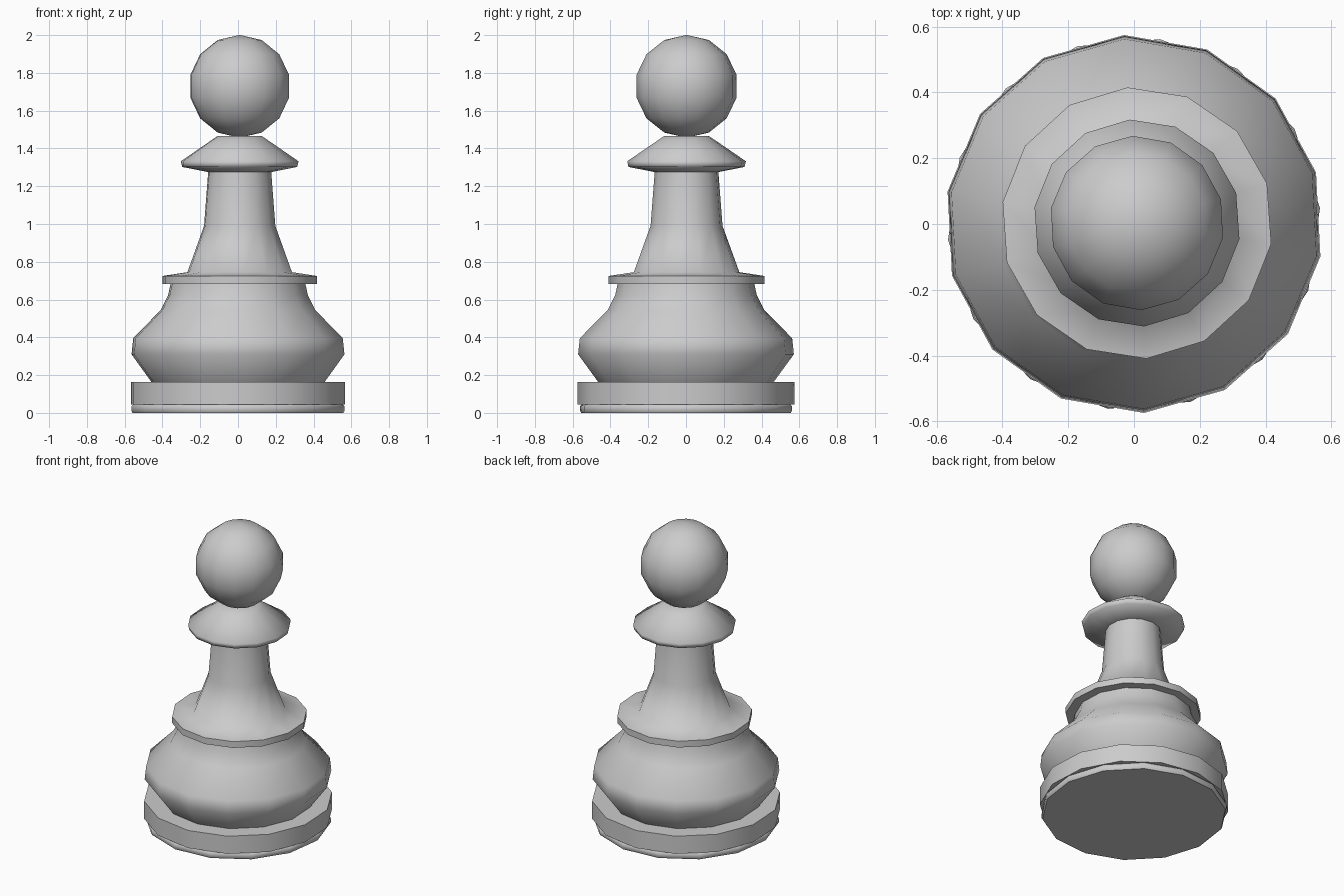
import bpy, bmesh, math

if "Cube" in bpy.data.objects:
    bpy.data.objects.remove(bpy.data.objects["Cube"])

SIDES = 14


def lathe(name, profile, start=93, offset=(0.0, 0.0), smooth=50):
    """Turn (radius, height) points around z; radius 0 makes a pole."""
    bm = bmesh.new()
    rings = []
    for r, z in profile:
        if r == 0:
            rings.append([bm.verts.new((offset[0], offset[1], z))] * SIDES)
            continue
        ring = []
        for i in range(SIDES):
            a = math.radians(start) + 2 * math.pi * i / SIDES
            ring.append(bm.verts.new((offset[0] + r * math.cos(a),
                                      offset[1] + r * math.sin(a), z)))
        rings.append(ring)
    for low, high in zip(rings, rings[1:]):
        for i in range(SIDES):
            j = (i + 1) % SIDES
            corners = list(dict.fromkeys((low[i], low[j], high[j], high[i])))
            bm.faces.new(corners)
    bmesh.ops.recalc_face_normals(bm, faces=bm.faces)
    mesh = bpy.data.meshes.new(name)
    bm.to_mesh(mesh)
    bm.free()
    ob = bpy.data.objects.new(name, mesh)
    bpy.context.collection.objects.link(ob)
    bpy.ops.object.select_all(action='DESELECT')
    ob.select_set(True)
    bpy.context.view_layer.objects.active = ob
    bpy.ops.object.shade_smooth_by_angle(angle=math.radians(smooth))
    return ob


# Foot pad under the base, turned slightly against it
lathe("foot_pad", [(0, 0), (0.56, 0), (0.567, 0.012), (0.567, 0.035),
                   (0.557, 0.045), (0, 0.045)], start=82)

# Base band and bulging lower body
lathe("base_and_body", [(0, 0.045), (0.575, 0.045), (0.575, 0.163),
                        (0.465, 0.163), (0.572, 0.31), (0.563, 0.395),
                        (0.415, 0.545), (0.375, 0.625), (0.362, 0.685),
                        (0, 0.685)])

# Flange, tapering neck and collar
upper = (0.009, 0.003)
lathe("neck_and_collar", [(0, 0.683), (0.413, 0.683), (0.413, 0.725),
                          (0.28, 0.745), (0.191, 0.99), (0.169, 1.275),
                          (0.308, 1.302), (0.315, 1.332), (0.145, 1.448),
                          (0.118, 1.466), (0, 1.466)],
      start=94, offset=upper, smooth=70)

# Ball on top: seven latitude bands
R, CZ, BANDS = 0.272, 1.729, 7
arc = [math.pi * k / BANDS for k in range(BANDS + 1)]
ball = [(0 if k in (0, BANDS) else R * math.sin(a), CZ - R * math.cos(a))
        for k, a in enumerate(arc)]
lathe("ball_head", ball, start=93, offset=upper)
